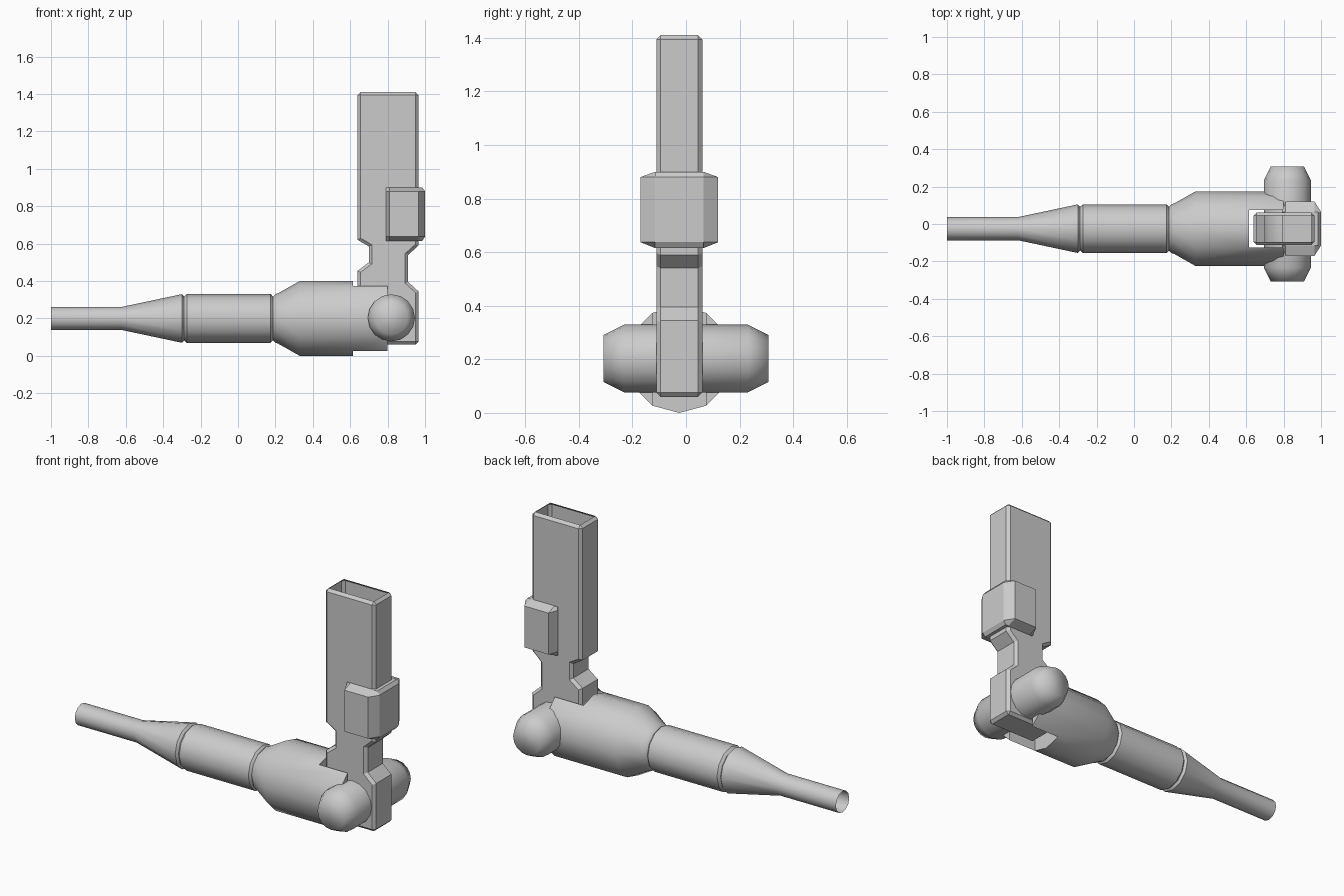
import bpy, bmesh, math
from mathutils import Matrix, Vector

if "Cube" in bpy.data.objects:
    bpy.data.objects.remove(bpy.data.objects["Cube"])

YC = -0.025   # centre plane of handle, blade and collar


def finish(bm, name, angle=None):
    bmesh.ops.recalc_face_normals(bm, faces=bm.faces)
    me = bpy.data.meshes.new(name)
    bm.to_mesh(me)
    bm.free()
    ob = bpy.data.objects.new(name, me)
    bpy.context.collection.objects.link(ob)
    if angle:
        smooth(ob, angle)
    return ob


def smooth(ob, angle):
    bpy.ops.object.select_all(action='DESELECT')
    ob.select_set(True)
    bpy.context.view_layer.objects.active = ob
    bpy.ops.object.shade_smooth_by_angle(angle=math.radians(angle))


def loft(rings):
    """Closed solid skinned through rings of equal point count."""
    bm = bmesh.new()
    vs = [[bm.verts.new(p) for p in ring] for ring in rings]
    n = len(vs[0])
    for a, b in zip(vs, vs[1:]):
        for i in range(n):
            j = (i + 1) % n
            bm.faces.new((a[i], a[j], b[j], b[i]))
    bm.faces.new(vs[0])
    bm.faces.new(vs[-1])
    return bm


def turned(profile, n):
    """Solid turned about the x axis from (x, radius) pairs."""
    t = [2 * math.pi * i / n for i in range(n)]
    return loft([[(x, r * math.cos(a), r * math.sin(a)) for a in t] for x, r in profile])


def open_end(ob, test):
    """Remove the cap faces whose vertices all pass the test."""
    bm = bmesh.new()
    bm.from_mesh(ob.data)
    caps = [f for f in bm.faces if all(test(v.co) for v in f.verts)]
    bmesh.ops.delete(bm, geom=caps, context='FACES')
    bm.to_mesh(ob.data)
    bm.free()


def apply_modifiers(ob):
    deps = bpy.context.evaluated_depsgraph_get()
    me = bpy.data.meshes.new_from_object(ob.evaluated_get(deps))
    ob.modifiers.clear()
    ob.data = me


# turned handle with stem, cone, grooved grip and wide fork
bm = turned([(-1, .062), (-.62, .062), (-.30, .13), (-.288, .117), (-.274, .13),
             (.175, .13), (.187, .117), (.2, .13), (.215, .135), (.33, .2), (.8, .2)], 12)
bmesh.ops.translate(bm, verts=bm.verts, vec=(0, YC, .2))
handle = finish(bm, "handle")

# slot through the fork
bm = bmesh.new()
bmesh.ops.create_cube(bm, size=1, matrix=Matrix.Translation((.815, YC, .2))
                      @ Matrix.Diagonal((.4, .2, .8, 1)))
cutter = finish(bm, "fork_slot_cutter")
cutter.hide_render = True
mod = handle.modifiers.new("slot", 'BOOLEAN')
mod.operation, mod.solver, mod.object = 'DIFFERENCE', 'EXACT', cutter
apply_modifiers(handle)
bpy.data.objects.remove(cutter)
open_end(handle, lambda c: c.x < -.999)
smooth(handle, 38)

# cross pin with tapered ends
bm = turned([(-.308, .088), (-.232, .126), (.232, .126), (.308, .088)], 16)
bm.transform(Matrix.Translation((.82, 0, .203)) @ Matrix.Rotation(math.pi / 2, 4, 'Z'))
finish(bm, "hinge_pin", 70)

# necked hollow blade, chamfered all round and open at the top
outline = [(.64, .06), (.965, .06), (.965, .345), (.91, .395), (.91, .54), (.965, .59),
           (.965, 1.41), (.64, 1.41), (.64, .62), (.70, .585), (.70, .50), (.64, .455)]
bm = loft([[(x, YC + s * .086, z) for x, z in outline] for s in (-1, 1)])
blade = finish(bm, "hollow_blade")
mod = blade.modifiers.new("chamfer", 'BEVEL')
mod.width, mod.segments, mod.limit_method = .016, 1, 'ANGLE'
mod.angle_limit = math.radians(60)
apply_modifiers(blade)
open_end(blade, lambda c: c.z > 1.409)

# chamfered collar block around the blade
xs = (.79, .81, .965, 1.0)
rings = []
for z, wide, front in ((.615, .09, .985), (.637, .145, 1.0), (.88, .145, 1.0), (.90, .09, .985)):
    side = [(.79, .09), (.81, wide), (.965, wide), (front, .09)]
    rings.append([(x, YC + y, z) for x, y in side] + [(x, YC - y, z) for x, y in reversed(side)])
finish(loft(rings), "collar_block")
